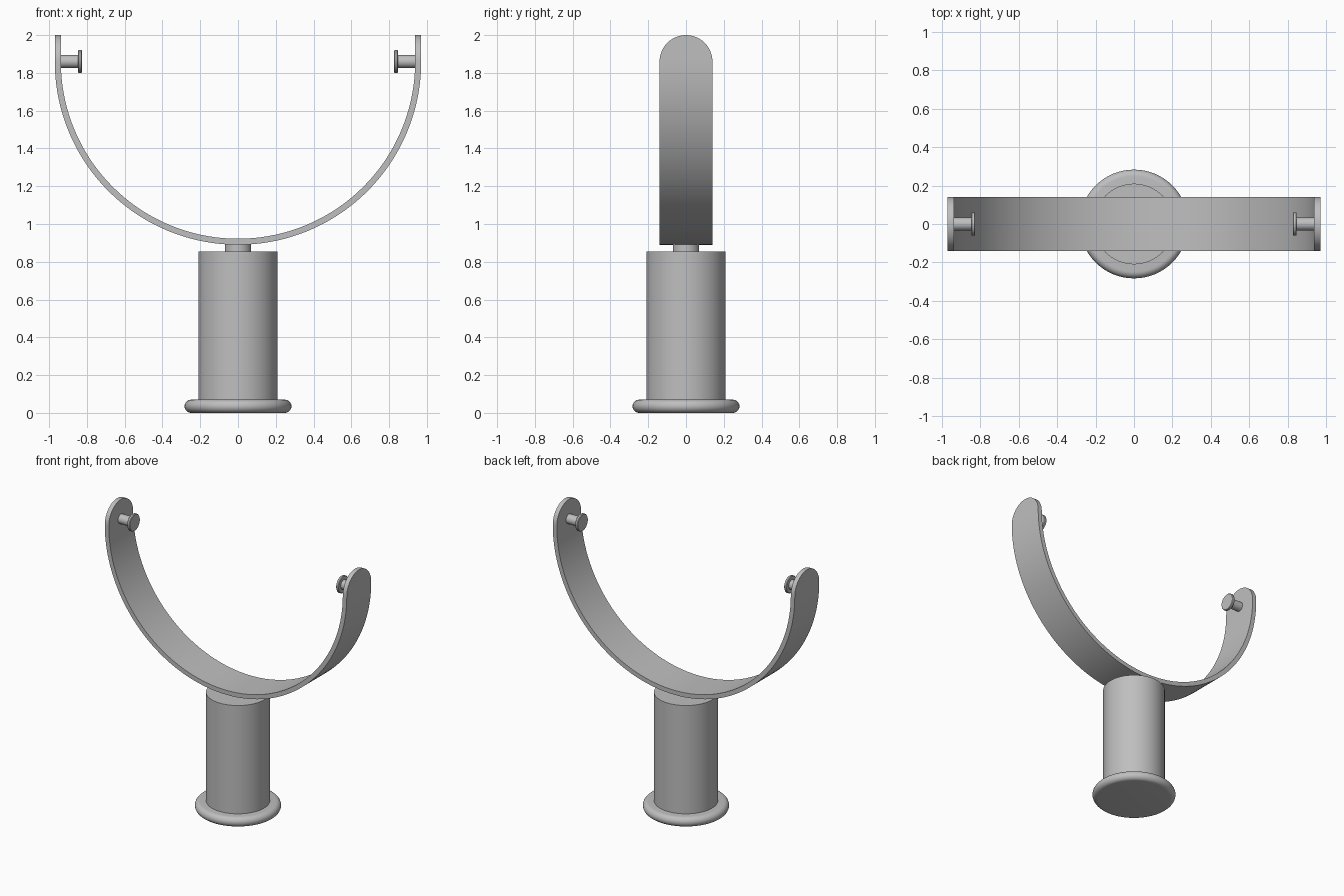
import bpy, bmesh
from math import sin, cos, pi, radians
from mathutils import Matrix

cube = bpy.data.objects.get("Cube")
if cube:
    bpy.data.objects.remove(cube, do_unlink=True)

grey = bpy.data.materials.new("grey metal")
grey.use_nodes = True
grey.diffuse_color = (0.52, 0.52, 0.52, 1)
grey.node_tree.nodes["Principled BSDF"].inputs["Base Color"].default_value = grey.diffuse_color


def finish(name, bm):
    """Turn a bmesh into a smooth-shaded object with sharp edges kept."""
    bmesh.ops.remove_doubles(bm, verts=bm.verts, dist=1e-5)
    bmesh.ops.recalc_face_normals(bm, faces=bm.faces)
    mesh = bpy.data.meshes.new(name)
    bm.to_mesh(mesh)
    bm.free()
    mesh.materials.append(grey)
    obj = bpy.data.objects.new(name, mesh)
    bpy.context.collection.objects.link(obj)
    bpy.ops.object.select_all(action="DESELECT")
    obj.select_set(True)
    bpy.context.view_layer.objects.active = obj
    bpy.ops.object.shade_smooth_by_angle(angle=radians(35))
    return obj


def lathe(name, profile, matrix=Matrix()):
    """Revolve (radius, height) points about z, then place with matrix."""
    bm = bmesh.new()
    verts = [bm.verts.new((r, 0, z)) for r, z in profile]
    edges = [bm.edges.new(pair) for pair in zip(verts, verts[1:])]
    bmesh.ops.spin(bm, geom=verts + edges, cent=(0, 0, 0), axis=(0, 0, 1),
                   angle=2 * pi, steps=64, use_merge=True)
    bm.transform(matrix)
    return finish(name, bm)


# Base disc with a fully rounded rim
RIM = 0.035
rim = [(0.248 + RIM * cos(a), RIM + RIM * sin(a))
       for a in (-pi / 2 + pi * i / 14 for i in range(15))]
lathe("base_disc", [(0, 0)] + rim + [(0, 2 * RIM)])

# Handle column and the thin neck above it
lathe("column", [(0, 0.06), (0.21, 0.06), (0.21, 0.855), (0, 0.855)])
lathe("neck", [(0, 0.84), (0.07, 0.84), (0.07, 0.905), (0, 0.905)])

# Yoke: half-ring strap with straight, round-ended tips
OUTER, INNER, HALF, AXIS = 0.97, 0.938, 0.14, 1.86
tip = [pi / 2 * i / 14 for i in range(1, 15)]
stations = [(-1, 0, HALF * sin(t), HALF * max(cos(t), 0)) for t in reversed(tip)]
stations += [(-cos(a), -sin(a), 0, HALF) for a in (pi * i / 72 for i in range(73))]
stations += [(1, 0, HALF * sin(t), HALF * max(cos(t), 0)) for t in tip]

bm = bmesh.new()
rings = []
for dx, dz, rise, half in stations:
    rings.append([bm.verts.new((dx * r, y, AXIS + dz * r + rise))
                  for r, y in ((OUTER, -half), (OUTER, half), (INNER, half), (INNER, -half))])
for a, b in zip(rings, rings[1:]):
    for i in range(4):
        j = (i + 1) % 4
        bm.faces.new((a[i], a[j], b[j], b[i]))
finish("yoke_strap", bm)

# Headed pivot pegs pointing inward from each tip
peg = [(0, 0), (0.034, 0), (0.034, 0.107), (0.057, 0.107), (0.061, 0.111),
       (0.061, 0.123), (0.057, 0.127), (0, 0.127)]
for name, side in (("left_peg", 1), ("right_peg", -1)):
    place = Matrix.Translation((side * 0.954, 0, AXIS)) @ Matrix.Rotation(-side * pi / 2, 4, "Y")
    lathe(name, peg, place)
